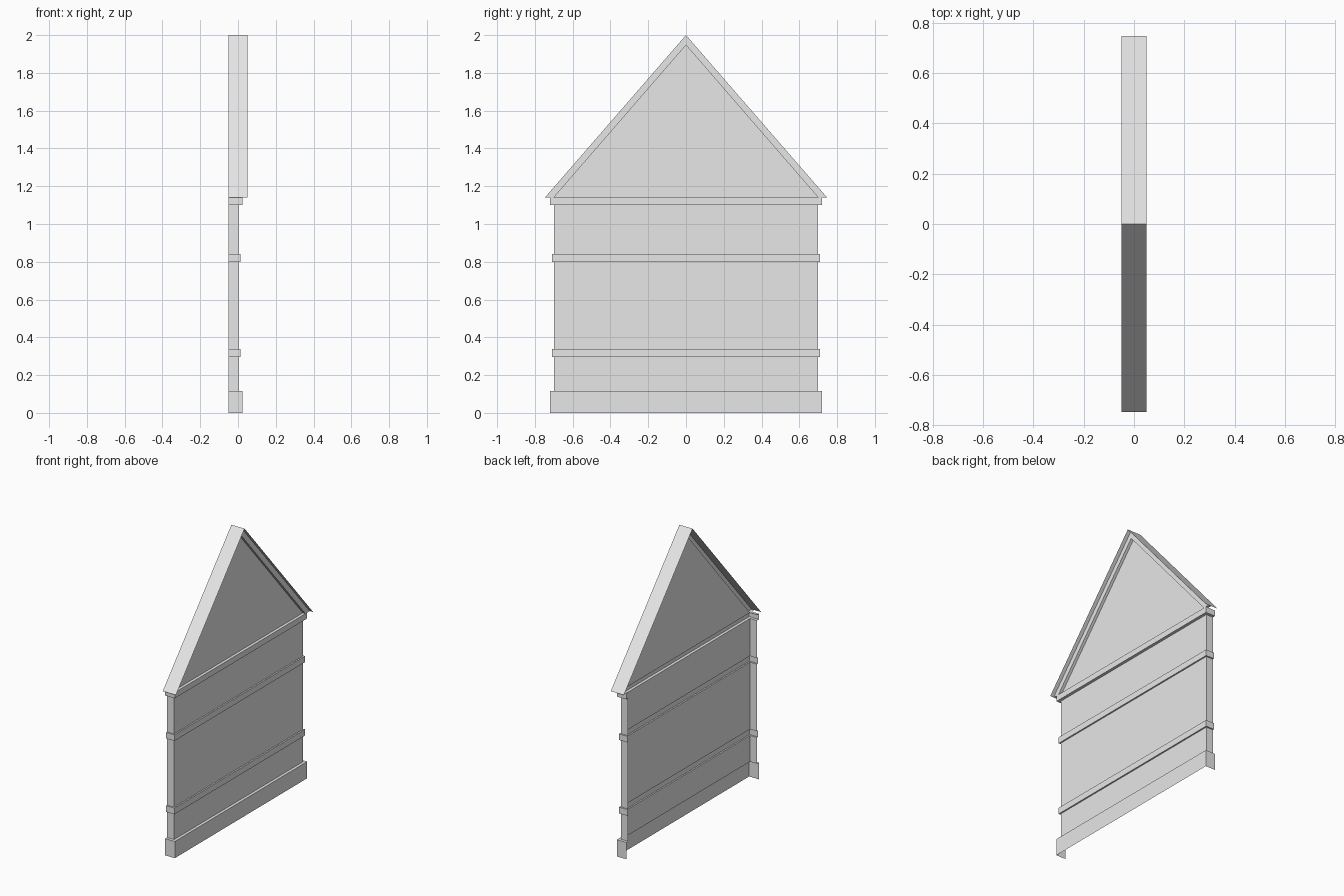
import bpy

cube = bpy.data.objects.get("Cube")
if cube:
    bpy.data.objects.remove(cube, do_unlink=True)

grey = bpy.data.materials.new("plain_grey")
grey.use_nodes = True
grey.diffuse_color = (0.8, 0.8, 0.8, 1)
grey.node_tree.nodes["Principled BSDF"].inputs["Base Color"].default_value = (0.8, 0.8, 0.8, 1)

BACK, FACE, OVERHANG = -0.05, 0.003, 0.05   # depth planes along x
HALF = 0.70                                 # half width of the wall
TRIM = 0.02                                 # projection of plinth and cornice
EAVE, RIDGE, GABLE_TOP = 1.14, 2.0, 1.947
ROOF_HALF = 0.747


def make(name, verts, faces):
    mesh = bpy.data.meshes.new(name)
    mesh.from_pydata(verts, [], faces)
    mesh.materials.append(grey)
    obj = bpy.data.objects.new(name, mesh)
    bpy.context.collection.objects.link(obj)
    return obj


def sweep(name, profile):
    """Sweep an (offset, height) profile round the open-backed wall plan."""
    verts = []
    for off, z in profile:
        side, front = HALF + off, FACE + off
        verts += [(BACK, -side, z), (front, -side, z), (front, side, z), (BACK, side, z)]
    faces = []
    for row in range(len(profile) - 1):
        for col in range(3):
            a = row * 4 + col
            faces.append((a, a + 1, a + 5, a + 4))
    return make(name, verts, faces)


def band(name, low, high, off):
    """Projecting hollow course with a ledge below and above."""
    return sweep(name, [(0, low), (off, low), (off, high), (0, high)])


# Wall courses, from the ground up
sweep("plinth", [(TRIM, 0), (TRIM, 0.115), (0, 0.115)])
sweep("lower_wall", [(0, 0.115), (0, 0.295)])
band("lower_band", 0.295, 0.338, 0.01)
sweep("middle_wall", [(0, 0.338), (0, 0.80)])
band("upper_band", 0.80, 0.842, 0.01)
sweep("upper_wall", [(0, 0.842), (0, 1.10)])
band("cornice", 1.10, EAVE, TRIM)

# Gable panel
make("gable", [(FACE, -HALF, EAVE), (FACE, HALF, EAVE), (FACE, 0, GABLE_TOP)], [(0, 1, 2)])

# Sloping trim and roof sheet on each side
for side, label in ((1, "back"), (-1, "front")):
    trim_x = FACE + TRIM
    inner_low, inner_top = (side * HALF, EAVE), (0, GABLE_TOP)
    outer_low, outer_top = (side * ROOF_HALF, EAVE), (0, RIDGE)
    trim_faces = [(0, 1, 3, 2), (2, 3, 5, 4), (6, 0, 2, 4)]
    roof_faces = [(0, 1, 3, 2)]
    if side < 0:
        trim_faces = [f[::-1] for f in trim_faces]
    else:
        roof_faces = [f[::-1] for f in roof_faces]
    make(label + "_rake_trim",
         [(FACE, *inner_low), (FACE, *inner_top),
          (trim_x, *inner_low), (trim_x, *inner_top),
          (trim_x, *outer_low), (trim_x, *outer_top),
          (FACE, *outer_low)],
         trim_faces)
    make(label + "_roof",
         [(BACK, *outer_low), (OVERHANG, *outer_low),
          (BACK, *outer_top), (OVERHANG, *outer_top)],
         roof_faces)
